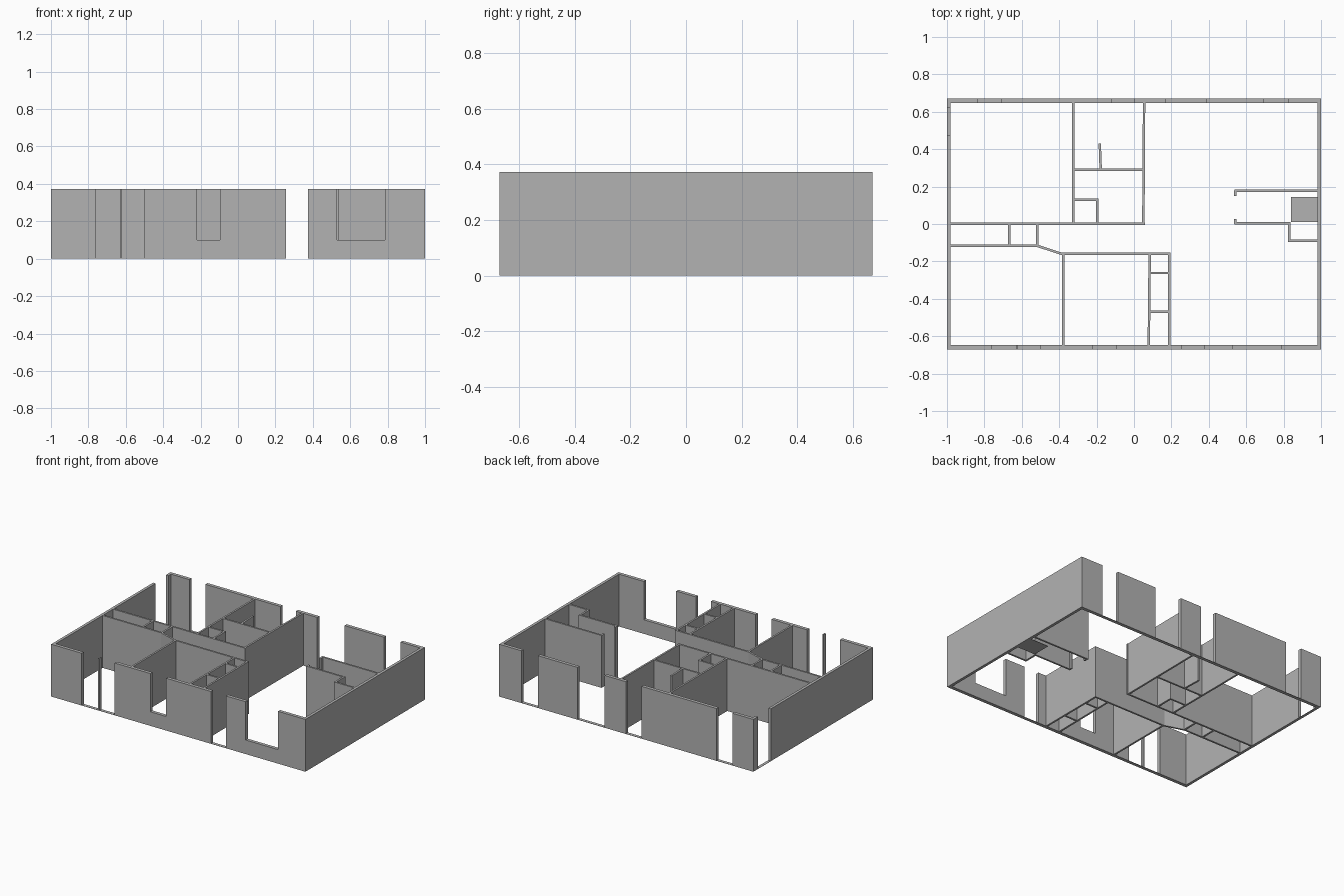
import bpy, bmesh, math
from mathutils import Matrix, Vector

if "Cube" in bpy.data.objects:
    bpy.data.objects.remove(bpy.data.objects["Cube"])

H = 0.372      # wall height
T = 0.013      # inner wall thickness
SILL = 0.10    # window sill height
THIN = 0.002   # floor strips under the doorways

gray = bpy.data.materials.new("wall_gray")
gray.diffuse_color = (0.45, 0.45, 0.45, 1)
gray.use_nodes = True
gray.node_tree.nodes["Principled BSDF"].inputs["Base Color"].default_value = gray.diffuse_color


def make(name, pieces):
    """One object from upright slabs: (x1, y1, x2, y2, thickness, z0, z1)."""
    bm = bmesh.new()
    for x1, y1, x2, y2, t, z0, z1 in pieces:
        a, b = Vector((x1, y1, 0)), Vector((x2, y2, 0))
        d = b - a
        m = (Matrix.Translation((a + b) / 2 + Vector((0, 0, (z0 + z1) / 2)))
             @ Matrix.Rotation(math.atan2(d.y, d.x), 4, 'Z')
             @ Matrix.Diagonal((d.length, t, z1 - z0, 1)))
        bmesh.ops.create_cube(bm, size=1, matrix=m)
    me = bpy.data.meshes.new(name)
    bm.to_mesh(me)
    bm.free()
    me.materials.append(gray)
    ob = bpy.data.objects.new(name, me)
    bpy.context.collection.objects.link(ob)
    return ob


def outer_wall(name, start, end, t, place, openings):
    """Wall along one axis, cut by openings (from, to, sill height)."""
    pieces, at = [], start
    for a, b, sill in openings:
        pieces.append((*place(at), *place(a), t, 0, H))
        pieces.append((*place(a), *place(b), t, 0, sill))
        at = b
    pieces.append((*place(at), *place(end), t, 0, H))
    make(name, pieces)


# outer shell with doorways and windows
FT, ST = 0.024, 0.02
YF, XS = 0.671 - FT / 2, 1 - ST / 2
outer_wall("front_wall", -1, 1, FT, lambda u: (u, -YF),
           [(-0.76, -0.63, THIN), (-0.62, -0.5, THIN), (-0.22, -0.095, SILL),
            (0.257, 0.375, THIN), (0.53, 0.785, SILL)])
outer_wall("back_wall", -1, 1, FT, lambda u: (u, YF),
           [(-0.835, -0.71, THIN), (-0.12, 0.003, THIN),
            (0.17, 0.385, THIN), (0.695, 0.825, THIN)])
inner_y = 0.671 - FT
outer_wall("left_wall", -inner_y, inner_y, ST, lambda u: (-XS, u),
           [(0.475, 0.62, THIN)])
outer_wall("right_wall", -inner_y, inner_y, ST, lambda u: (XS, u), [])


def inner(name, *lines):
    make(name, [(*l, T, 0, H) for l in lines])


# hallway walls, including the slanted stretch and two cross walls
inner("hall_back_wall", (-0.98, 0.002, 0.06, 0.002))
inner("hall_front_wall", (-0.98, -0.116, -0.517, -0.116),
      (-0.52, -0.116, -0.385, -0.16), (-0.39, -0.16, 0.195, -0.16))
inner("hall_closet_walls", (-0.668, 0, -0.668, -0.113),
      (-0.518, 0, -0.518, -0.113))

# front rooms and the narrow closet column
inner("front_room_divider", (-0.379, -0.16, -0.379, -0.65))
inner("front_closet_walls", (0.084, -0.16, 0.079, -0.65),
      (0.188, -0.16, 0.188, -0.65),
      (0.084, -0.262, 0.188, -0.262), (0.08, -0.47, 0.188, -0.47))

# back middle rooms
inner("back_room_sides", (-0.324, 0, -0.324, 0.65),
      (0.05, 0, 0.054, 0.65))
inner("back_room_divider", (-0.324, 0.291, 0.052, 0.291))
inner("back_room_stub", (-0.178, 0.291, -0.183, 0.43))
inner("small_closet_walls", (-0.324, 0.13, -0.19, 0.13),
      (-0.196, 0, -0.196, 0.13))

# pantry and niche on the right side
inner("pantry_walls", (0.536, 0.178, 0.98, 0.178),
      (0.536, 0.005, 0.836, 0.005),
      (0.542, 0.178, 0.542, 0.15), (0.542, 0.0, 0.542, 0.026))
inner("niche_walls", (0.829, 0.005, 0.829, -0.096),
      (0.823, -0.09, 0.98, -0.09))
make("pantry_floor_plate", [(0.84, 0.078, 0.98, 0.078, 0.135, 0, THIN)])
